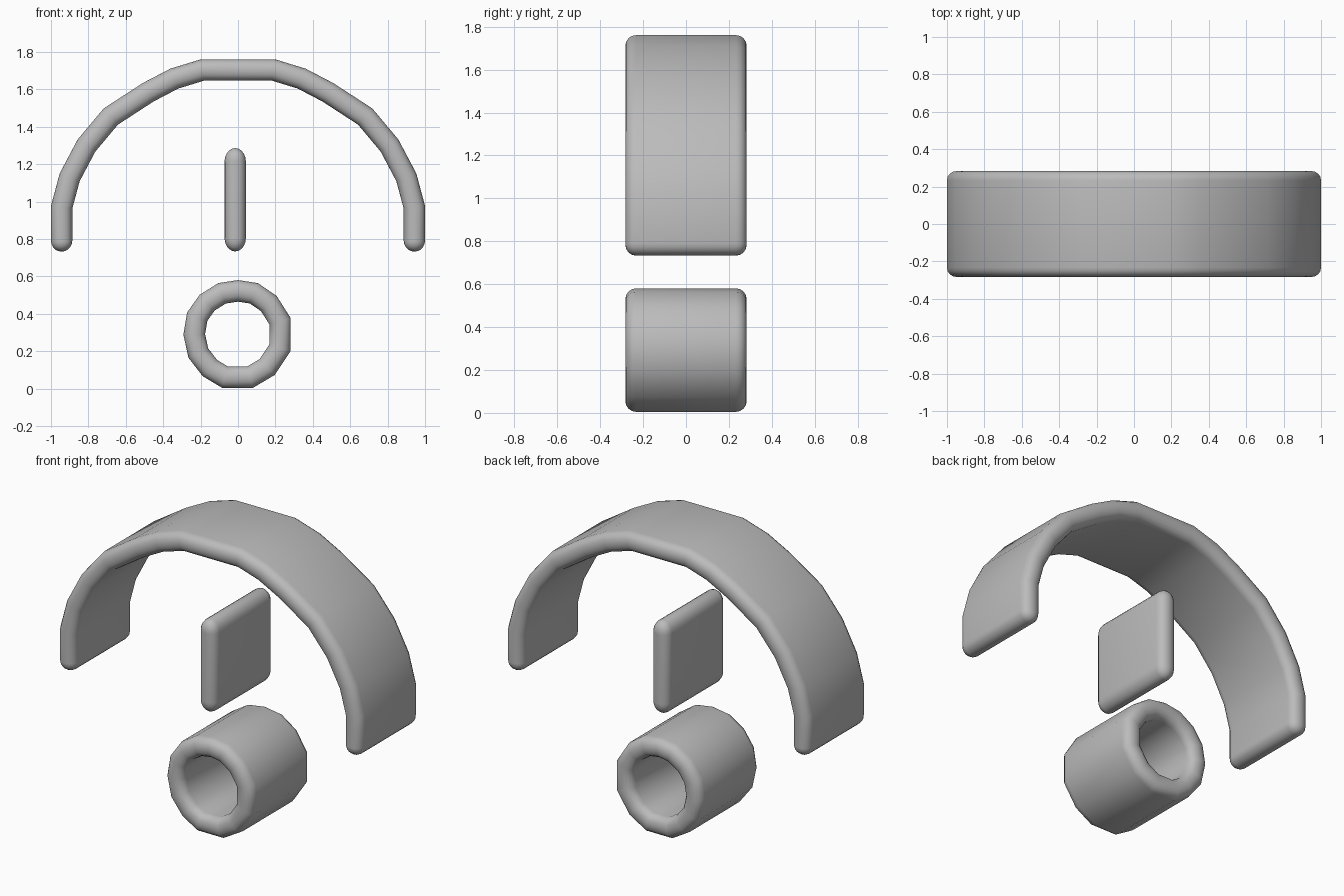
import bpy, bmesh, math
from mathutils import Vector

if "Cube" in bpy.data.objects:
    bpy.data.objects.remove(bpy.data.objects["Cube"])

HALF_DEPTH, HALF_THICK, ROUND = 0.283, 0.057, 0.05

grey = bpy.data.materials.new("plain grey")
grey.use_nodes = True
grey.diffuse_color = (0.5, 0.5, 0.5, 1)
grey.node_tree.nodes["Principled BSDF"].inputs["Base Color"].default_value = (0.5, 0.5, 0.5, 1)


def rounded_section(steps=4):
    """Rounded rectangle as (thickness, depth) pairs."""
    pts = []
    for quarter, (su, sy) in enumerate([(1, 1), (-1, 1), (-1, -1), (1, -1)]):
        for i in range(steps + 1):
            a = math.pi / 2 * (quarter + i / steps)
            pts.append((su * (HALF_THICK - ROUND) + ROUND * math.cos(a),
                        sy * (HALF_DEPTH - ROUND) + ROUND * math.sin(a)))
    return pts


def band(name, path, closed=False, cap=1.0, cap_steps=5):
    """Sweep the rounded section along an x-z path; open ends get round caps."""
    path = [Vector((x, 0, z)) for x, z in path]
    n = len(path)
    stations = []  # centre, normal, cap direction, cap angle
    for i, p in enumerate(path):
        before = path[i - 1] if closed or i > 0 else None
        after = path[(i + 1) % n] if closed or i < n - 1 else None
        d1 = (p - before).normalized() if before else None
        d2 = (after - p).normalized() if after else None
        t = ((d1 or d2) + (d2 or d1)).normalized()
        normal = Vector((-t.z, 0, t.x))
        miter = normal / max(0.5, t.dot(d1 or d2))
        angles = [math.pi / 2 * k / cap_steps for k in range(cap_steps + 1)]
        if before is None:
            stations += [(p, normal, -t, a) for a in reversed(angles)]
        elif after is None:
            stations += [(p, normal, t, a) for a in angles]
        else:
            stations.append((p, miter, t, 0))

    bm = bmesh.new()
    section = rounded_section()
    rings = []
    for p, normal, t, a in stations:
        rings.append([bm.verts.new(p + normal * u * math.cos(a)
                                   + t * abs(u) * cap * math.sin(a) + Vector((0, y, 0)))
                      for u, y in section])
    pairs = list(zip(rings, rings[1:])) + ([(rings[-1], rings[0])] if closed else [])
    m = len(section)
    for r1, r2 in pairs:
        for j in range(m):
            k = (j + 1) % m
            bm.faces.new((r1[j], r1[k], r2[k], r2[j]))
    bmesh.ops.remove_doubles(bm, verts=bm.verts, dist=0.0005)
    bmesh.ops.recalc_face_normals(bm, faces=bm.faces)
    mesh = bpy.data.meshes.new(name)
    bm.to_mesh(mesh)
    bm.free()
    mesh.materials.append(grey)
    obj = bpy.data.objects.new(name, mesh)
    bpy.context.collection.objects.link(obj)
    bpy.ops.object.select_all(action="DESELECT")
    obj.select_set(True)
    bpy.context.view_layer.objects.active = obj
    bpy.ops.object.shade_smooth_by_angle(angle=math.radians(40))
    return obj


# Arch: one side of the centreline, mirrored
half = [(0.943, 0.79), (0.943, 0.97), (0.9, 1.13), (0.81, 1.3), (0.68, 1.455),
        (0.48, 1.585), (0.34, 1.658), (0.19, 1.704)]
band("arch", half + [(-x, z) for x, z in reversed(half)])

# Upright plate between the arch legs
band("centre_plate", [(-0.015, 0.805), (-0.015, 1.215)], cap=1.25)

# Tube with flattened right and bottom sides
band("tube", [(0.225, 0.22), (0.225, 0.36), (0.165, 0.455), (0.085, 0.51), (0, 0.523),
              (-0.085, 0.51), (-0.165, 0.46), (-0.218, 0.385), (-0.234, 0.29),
              (-0.212, 0.19), (-0.15, 0.11), (-0.07, 0.062), (0.065, 0.062),
              (0.155, 0.115)], closed=True)
